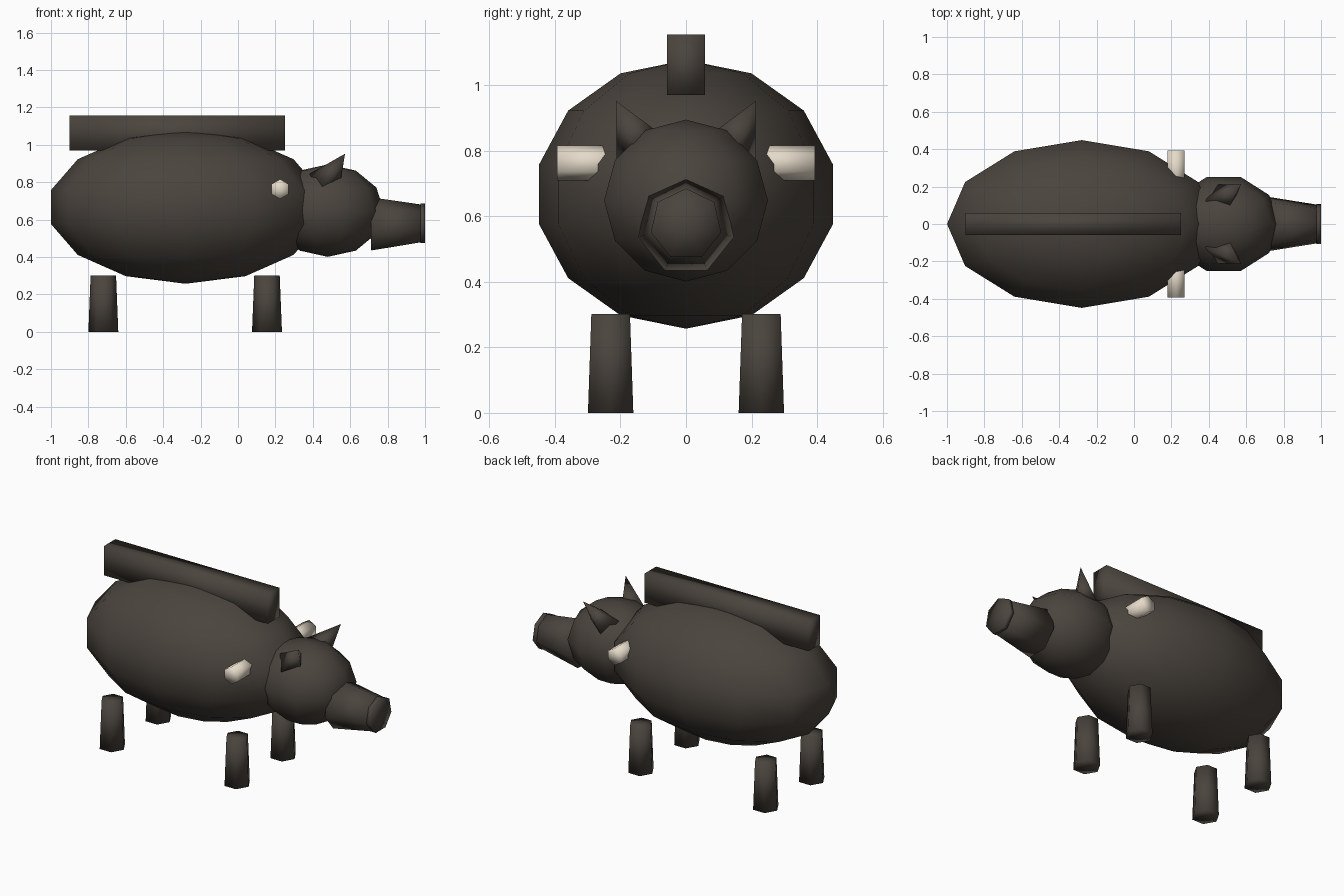
import bpy, bmesh, math
from mathutils import Matrix, Vector

cube = bpy.data.objects.get("Cube")
if cube:
    bpy.data.objects.remove(cube, do_unlink=True)


def material(name, rgb):
    mat = bpy.data.materials.new(name)
    mat.use_nodes = True
    mat.diffuse_color = (*rgb, 1)
    mat.node_tree.nodes["Principled BSDF"].inputs["Base Color"].default_value = (*rgb, 1)
    return mat


HIDE = material("dark brown hide", (0.069, 0.058, 0.047))
IVORY = material("ivory", (0.78, 0.70, 0.58))


def finish(name, bm, mat):
    """Turn a bmesh into a smooth-shaded object."""
    bmesh.ops.remove_doubles(bm, verts=bm.verts, dist=0.0005)
    bmesh.ops.recalc_face_normals(bm, faces=bm.faces)
    mesh = bpy.data.meshes.new(name)
    bm.to_mesh(mesh)
    bm.free()
    mesh.materials.append(mat)
    for face in mesh.polygons:
        face.use_smooth = True
    obj = bpy.data.objects.new(name, mesh)
    bpy.context.collection.objects.link(obj)
    return obj


def ellipsoid(name, center, radii, segments, rings):
    bm = bmesh.new()
    # quarter turn puts a vertex column on the long axis
    matrix = (Matrix.Translation(center) @ Matrix.Diagonal((*radii, 1))
              @ Matrix.Rotation(math.pi / 2, 4, "Z"))
    bmesh.ops.create_uvsphere(bm, u_segments=segments, v_segments=rings,
                              radius=1, matrix=matrix)
    return finish(name, bm, HIDE)


def cone(name, start, end, r1, r2, sides, up, mat=HIDE):
    """Tapered prism from start to end, with its first corner towards up."""
    start, end = Vector(start), Vector(end)
    axis = (end - start).normalized()
    side = Vector(up).cross(axis).normalized()
    frame = Matrix((side, axis.cross(side), axis)).transposed().to_4x4()
    bm = bmesh.new()
    bmesh.ops.create_cone(bm, cap_ends=True, cap_tris=True, segments=sides,
                          radius1=r1, radius2=r2, depth=(end - start).length,
                          matrix=Matrix.Translation((start + end) / 2) @ frame)
    return finish(name, bm, mat)


# Body and head
ellipsoid("body", (-0.28, 0, 0.667), (0.738, 0.46, 0.41), 12, 7)
ellipsoid("head", (0.48, 0, 0.648), (0.3, 0.263, 0.247), 10, 6)

# Snout with nose disc
cone("snout", (0.71, 0, 0.57), (0.985, 0, 0.575), 0.15, 0.105, 7, (0, 0, 1))
cone("nose", (0.975, 0, 0.575), (1, 0, 0.575), 0.11, 0.11, 7, (0, 0, 1))

# Ridge of bristles along the back
bm = bmesh.new()
bmesh.ops.create_cube(bm, size=1, matrix=Matrix.Translation((-0.325, 0, 1.063))
                      @ Matrix.Diagonal((1.15, 0.115, 0.185, 1)))
finish("mane", bm, HIDE)

# Paired parts
for side, s in (("left", 1), ("right", -1)):
    cone(side + "_ear", (0.46, 0.125 * s, 0.79), (0.572, 0.213 * s, 0.952),
         0.095, 0, 4, (0, s, 0))
    cone(side + "_tusk", (0.225, 0.19 * s, 0.763), (0.225, 0.393 * s, 0.763),
         0.053, 0.053, 6, (0, 0, 1), IVORY)
    for end, x in (("front", 0.155), ("back", -0.72)):
        cone(f"{end}_{side}_leg", (x, 0.23 * s, 0), (x, 0.23 * s, 0.302),
             0.08, 0.068, 6, (1, 0, 0))
